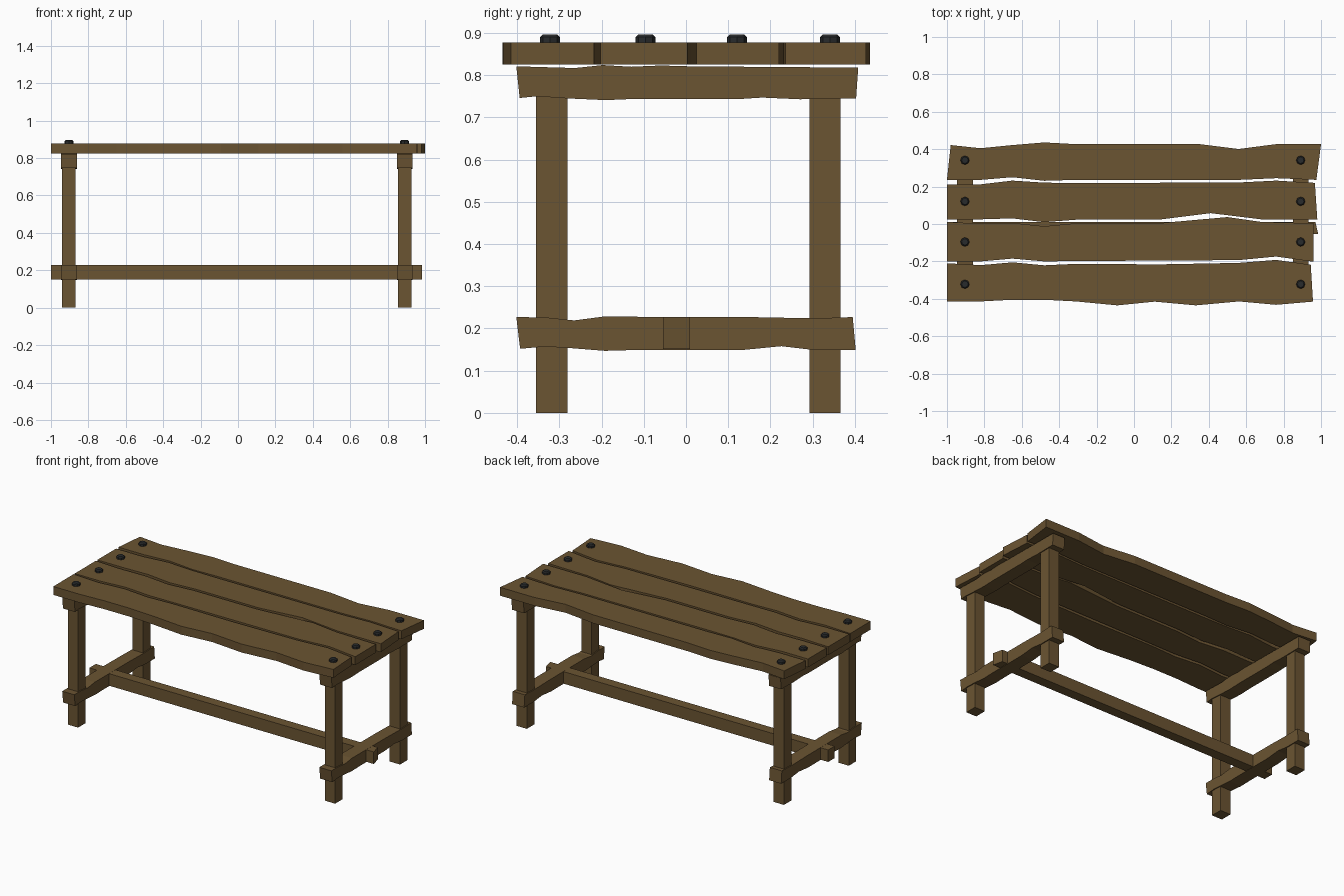
import bpy, bmesh
from mathutils import Vector

if "Cube" in bpy.data.objects:
    bpy.data.objects.remove(bpy.data.objects["Cube"])


def material(name, color):
    m = bpy.data.materials.new(name)
    m.diffuse_color = (*color, 1)
    m.use_nodes = True
    m.node_tree.nodes["Principled BSDF"].inputs["Base Color"].default_value = m.diffuse_color
    return m


WOOD = material("wood", (0.147, 0.089, 0.032))
IRON = material("iron", (0.022, 0.024, 0.025))


def finish(name, bm, mat):
    bmesh.ops.recalc_face_normals(bm, faces=bm.faces)
    me = bpy.data.meshes.new(name)
    bm.to_mesh(me)
    bm.free()
    me.materials.append(mat)
    ob = bpy.data.objects.new(name, me)
    bpy.context.collection.objects.link(ob)
    return ob


def slab(name, upper, lower, to_3d, depth):
    """Extrude the outline between an upper and a lower wavy edge."""
    bm = bmesh.new()
    outline = upper + lower[::-1]
    face = bm.faces.new([bm.verts.new(to_3d(*p)) for p in outline])
    ext = bmesh.ops.extrude_face_region(bm, geom=[face])
    verts = [v for v in ext["geom"] if isinstance(v, bmesh.types.BMVert)]
    bmesh.ops.translate(bm, verts=verts, vec=Vector(depth))
    return finish(name, bm, WOOD)


def box(name, x0, x1, y0, y1, z0, z1):
    return slab(name, [(x0, y1), (x1, y1)], [(x0, y0), (x1, y0)],
                lambda x, y: (x, y, z0), (0, 0, z1 - z0))


# Tabletop planks: upper edge, lower edge in plan
planks = [
    ([(-1, -.21), (-.82, -.22), (-.65, -.205), (-.48, -.221), (-.31, -.213), (.13, -.216),
      (.56, -.208), (.76, -.192), (.945, -.218)],
     [(-1, -.414), (-.82, -.414), (-.65, -.405), (-.48, -.405), (-.31, -.414), (-.09, -.435),
      (.11, -.415), (.33, -.435), (.56, -.414), (.76, -.432), (.957, -.415)]),
    ([(-1, .011), (-.82, .002), (-.65, .006), (-.48, -.012), (-.31, .004), (.13, .004),
      (.5, .037), (.68, .011), (.96, .004)],
     [(-1, -.2), (-.82, -.2), (-.65, -.185), (-.48, -.2), (-.31, -.198), (.56, -.193),
      (.76, -.174), (.96, -.202)]),
    ([(-1, .212), (-.82, .212), (-.65, .232), (-.48, .221), (-.31, .219), (.56, .222),
      (.76, .232), (.967, .22)],
     [(-1, .025), (-.82, .025), (-.65, .03), (-.48, .01), (-.31, .023), (.13, .023),
      (.41, .058), (.68, .025), (.98, .025)]),
    ([(-.98, .422), (-.82, .405), (-.65, .422), (-.48, .436), (-.31, .427), (.35, .427),
      (.56, .401), (.76, .427), (1, .427)],
     [(-1, .236), (-.82, .236), (-.65, .25), (-.48, .231), (-.31, .236), (.35, .236),
      (.56, .236), (.76, .245), (.975, .236)]),
]
for i, (up, low) in enumerate(planks):
    slab(f"top_plank_{i + 1}", up, low, lambda x, y: (x, y, .825), (0, 0, .053))

# Wavy cross beams, in (y, z)
top_up = [(-.402, .821), (-.263, .817), (-.197, .824), (-.13, .82), (-.06, .823),
          (.01, .821), (.408, .818)]
top_low = [(-.394, .746), (-.354, .75), (-.28, .745), (-.19, .741), (-.12, .744),
           (.134, .744), (.18, .747), (.27, .743), (.403, .745)]
low_up = [(-.402, .227), (-.33, .226), (-.265, .219), (-.197, .228), (.15, .227),
          (.303, .224), (.395, .227)]
low_low = [(-.393, .152), (-.334, .157), (-.28, .154), (-.192, .147), (-.12, .149),
           (.134, .149), (.226, .158), (.303, .149), (.402, .149)]

for side, x in (("left", -.904), ("right", .891)):
    for name, up, low in (("top_beam", top_up, top_low), ("low_beam", low_up, low_low)):
        slab(f"{side}_{name}", up, low, lambda y, z: (x - .042, y, z), (.084, 0, 0))
    # Legs
    for end, y in (("front", -.318), ("back", .329)):
        box(f"{side}_{end}_leg", x - .036, x + .036, y - .037, y + .037, 0, .78)
    # Bolts with a chamfered head
    for i, y in enumerate((-.322, -.096, .121, .341)):
        bm = bmesh.new()
        bmesh.ops.create_cone(bm, cap_ends=True, segments=8, radius1=.024, radius2=.024, depth=.03)
        rim = [e for e in bm.edges if all(v.co.z > 0 for v in e.verts)]
        bmesh.ops.bevel(bm, geom=rim, offset=.006, segments=1, affect='EDGES')
        finish(f"{side}_bolt_{i + 1}", bm, IRON).location = (x, y, .881)

# Long stretcher through the low beams, with a slightly skewed end
slab("stretcher", [(-1, .01), (.97, .01)], [(-1, -.054), (.985, -.054)],
     lambda x, y: (x, y, .151), (0, 0, .076))
